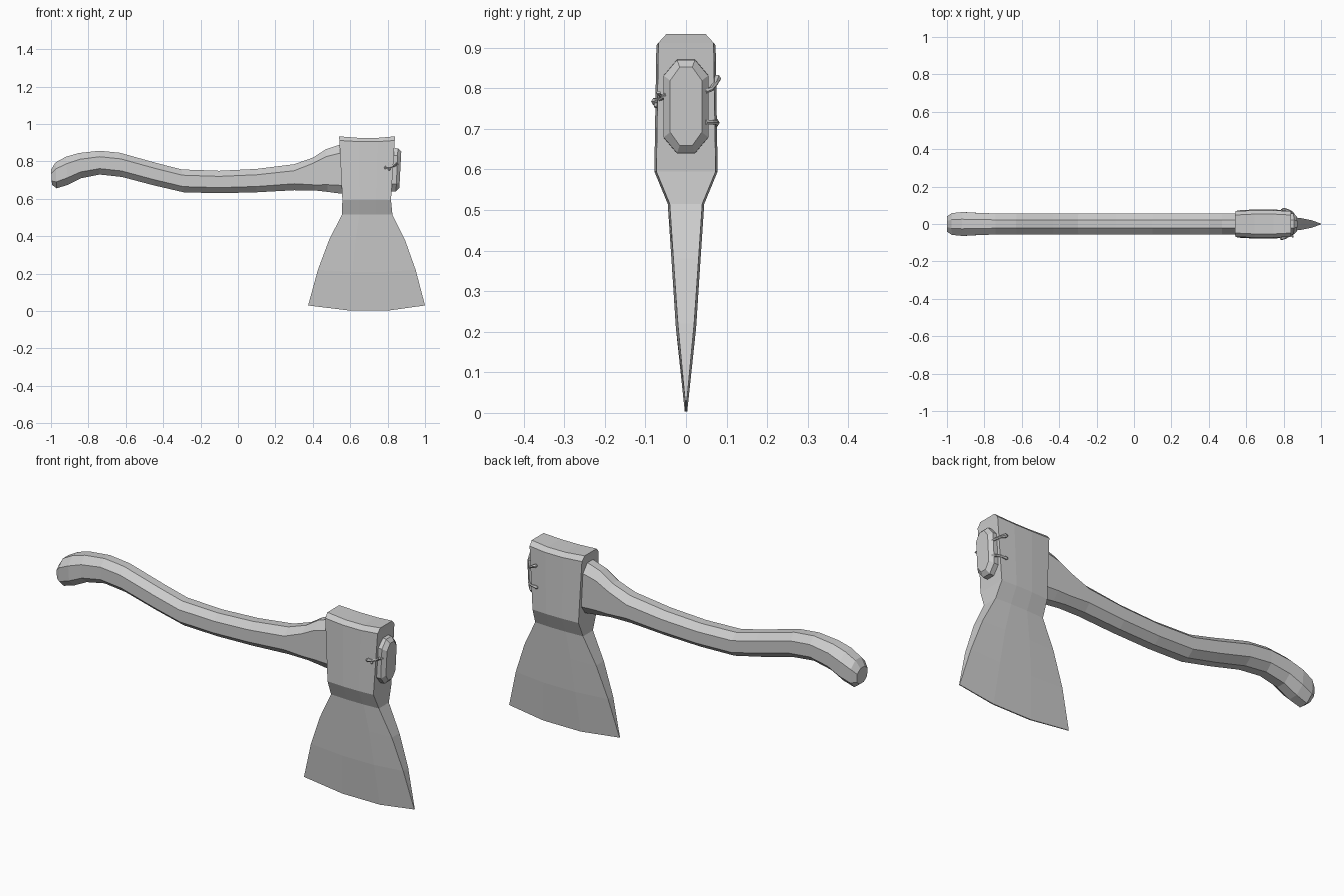
import bpy, bmesh, math
from mathutils import Vector


def loft(name, rings, cap=True):
    """Skin a list of closed rings with quads and cap both ends."""
    bm = bmesh.new()
    vr = [[bm.verts.new(p) for p in r] for r in rings]
    n = len(vr[0])
    for a, b in zip(vr, vr[1:]):
        for i in range(n):
            j = (i + 1) % n
            bm.faces.new((a[i], a[j], b[j], b[i]))
    if cap:
        bm.faces.new(vr[0][::-1])
        bm.faces.new(vr[-1])
    bmesh.ops.recalc_face_normals(bm, faces=bm.faces)
    me = bpy.data.meshes.new(name)
    bm.to_mesh(me)
    bm.free()
    ob = bpy.data.objects.new(name, me)
    bpy.context.collection.objects.link(ob)
    return ob


def octagon(top, bottom, w, cy=0.6, cz=0.27):
    """Chamfered section between top and bottom (x, z) points, half width w."""
    sec = []
    for y, t in ((1 - cy, 0), (1, cz), (1, 1 - cz), (1 - cy, 1),
                 (cy - 1, 1), (-1, 1 - cz), (-1, cz), (cy - 1, 0)):
        sec.append((top[0] + (bottom[0] - top[0]) * t, y * w,
                    top[1] + (bottom[1] - top[1]) * t))
    return sec


# Curved wooden handle: top x, top z, bottom x, bottom z, half width
stations = [
    (-1.00, 0.757, -0.995, 0.675, 0.042),
    (-0.975, 0.795, -0.97, 0.656, 0.058),
    (-0.92, 0.825, -0.91, 0.675, 0.064),
    (-0.85, 0.845, -0.84, 0.710, 0.060),
    (-0.74, 0.857, -0.74, 0.730, 0.056),
    (-0.63, 0.846, -0.62, 0.717, 0.055),
    (-0.43, 0.790, -0.45, 0.672, 0.055),
    (-0.30, 0.757, -0.29, 0.635, 0.055),
    (-0.10, 0.750, -0.10, 0.630, 0.055),
    (0.10, 0.760, 0.10, 0.635, 0.055),
    (0.30, 0.785, 0.30, 0.646, 0.055),
    (0.40, 0.820, 0.41, 0.645, 0.055),
    (0.47, 0.865, 0.48, 0.637, 0.055),
    (0.54, 0.888, 0.55, 0.628, 0.055),
    (0.855, 0.870, 0.845, 0.640, 0.055),
    (0.873, 0.852, 0.863, 0.659, 0.039),
]
loft("handle", [octagon(s[0:2], s[2:4], s[4], cz=0.25 if s[0] < 0.4 else 0.17)
                for s in stations])

# Axe head: z, left x, right x, half width, sag of the middle columns
levels = [
    (0.934, 0.540, 0.840, 0.048, -0.008),
    (0.912, 0.542, 0.838, 0.068, -0.006),
    (0.595, 0.558, 0.818, 0.073, 0),
    (0.515, 0.555, 0.826, 0.040, 0),
    (0.380, 0.487, 0.893, 0.031, 0),
    (0.220, 0.427, 0.950, 0.020, -0.010),
    (0.030, 0.375, 1.000, 0.002, -0.027),
]
rings = []
for z, x0, x1, w, sag in levels:
    cols = [(x0 + (x1 - x0) * f, k) for f, k in ((0, 0), (0.35, 1), (0.69, 1), (1, 0))]
    bulge = min(0.005, w * 0.5)
    rings.append([(x, -w - k * bulge, z + k * sag) for x, k in cols] +
                 [(x, w + k * bulge, z + k * sag) for x, k in reversed(cols)])
head = loft("axe_head", rings, cap=False)
bm = bmesh.new()
bm.from_mesh(head.data)
bm.verts.ensure_lookup_table()
for base in (0, 8 * (len(levels) - 1)):
    for i in range(3):
        bm.faces.new([bm.verts[base + k] for k in (i, i + 1, 6 - i, 7 - i)])
bmesh.ops.recalc_face_normals(bm, faces=bm.faces)
bm.to_mesh(head.data)
bm.free()


# Small sprouting twigs with flared tips, growing from the handle end
def twig(name, pts, radii, sides=6):
    pts = [Vector(p) for p in pts]
    rings = []
    for i, (p, r) in enumerate(zip(pts, radii)):
        d = pts[min(i + 1, len(pts) - 1)] - pts[max(i - 1, 0)]
        q = d.to_track_quat('Z', 'Y')
        rings.append([p + q @ Vector((r * math.cos(a), r * math.sin(a), 0))
                      for a in (math.tau * k / sides for k in range(sides))])
    return loft(name, rings)


radii = (0.006, 0.006, 0.006, 0.010, 0.006)
twig("twig_front", [(0.855, -0.048, 0.785), (0.835, -0.060, 0.777), (0.810, -0.073, 0.768),
                    (0.790, -0.076, 0.767), (0.782, -0.076, 0.766)], radii)
twig("twig_front_stub", [(0.835, -0.060, 0.777), (0.845, -0.066, 0.784),
                         (0.850, -0.068, 0.790)], (0.004, 0.004, 0.006))
twig("twig_front_bud", [(0.812, -0.070, 0.768), (0.808, -0.074, 0.757),
                        (0.806, -0.075, 0.753)], (0.005, 0.007, 0.004))
twig("twig_back_upper", [(0.855, 0.048, 0.792), (0.845, 0.062, 0.798), (0.825, 0.073, 0.812),
                         (0.800, 0.077, 0.824), (0.792, 0.077, 0.828)], radii)
twig("twig_back_lower", [(0.855, 0.048, 0.716), (0.840, 0.063, 0.716), (0.820, 0.072, 0.716),
                         (0.795, 0.073, 0.715), (0.787, 0.073, 0.715)], radii)
